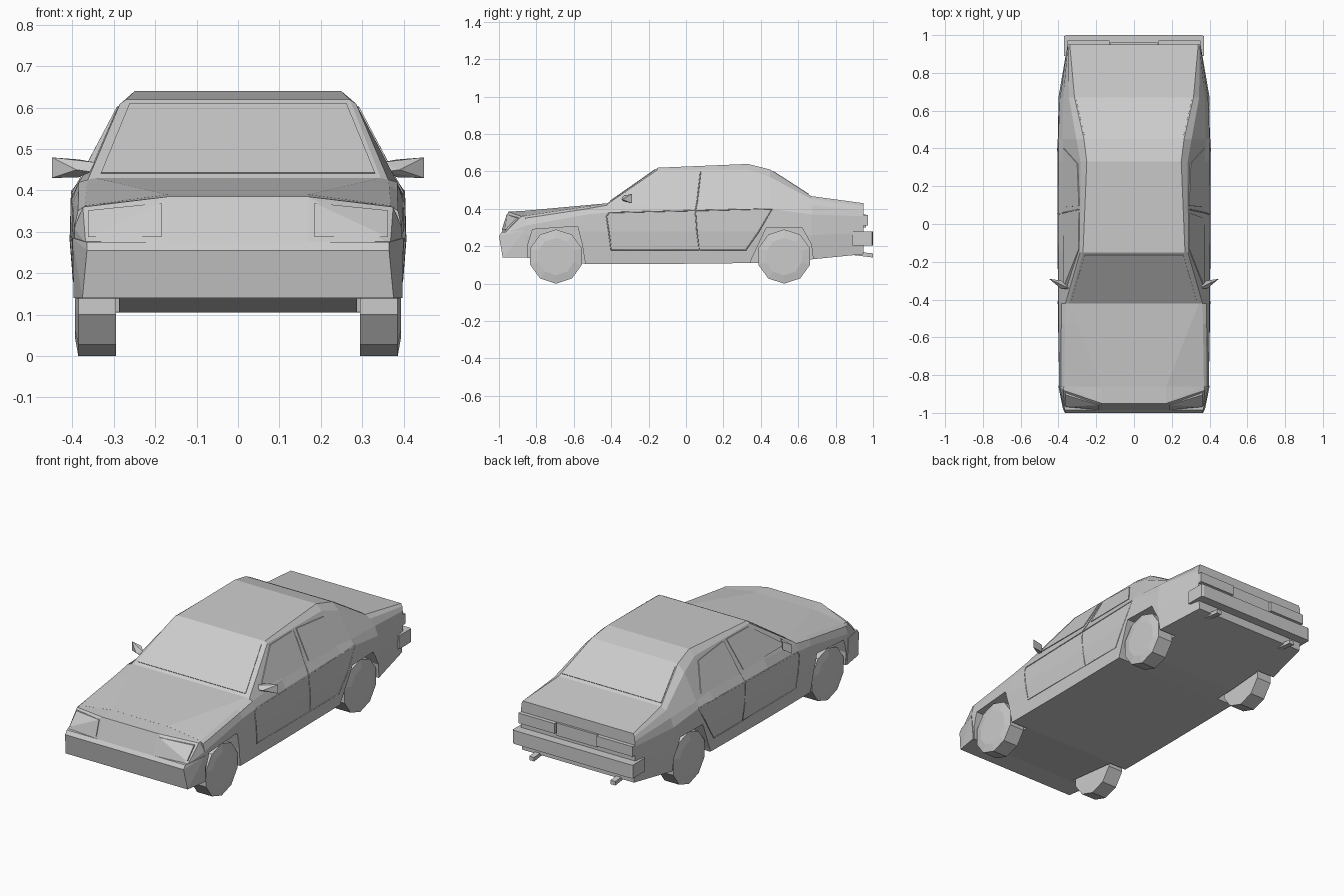
import bpy, bmesh, math
from mathutils import Vector, Matrix
from mathutils.bvhtree import BVHTree

if "Cube" in bpy.data.objects:
    bpy.data.objects.remove(bpy.data.objects["Cube"])


def finish(name, bm):
    bmesh.ops.recalc_face_normals(bm, faces=bm.faces)
    me = bpy.data.meshes.new(name)
    bm.to_mesh(me)
    bm.free()
    ob = bpy.data.objects.new(name, me)
    bpy.context.collection.objects.link(ob)
    return ob


def flip(pts):
    return [(-x, y, z) for x, y, z in pts]


def hull(name, pts, pair=False):
    """Convex block: one spanning the car, or a mirrored left/right pair."""
    bm = bmesh.new()
    for group in ([pts, flip(pts)] if pair else [pts + flip(pts)]):
        vs = [bm.verts.new(p) for p in group]
        r = bmesh.ops.convex_hull(bm, input=vs)
        junk = [v for v in r["geom_interior"] if isinstance(v, bmesh.types.BMVert)]
        bmesh.ops.delete(bm, geom=junk, context='VERTS')
    bmesh.ops.dissolve_limit(bm, angle_limit=0.01, verts=bm.verts, edges=bm.edges)
    return finish(name, bm)


def box(x0, x1, y0, y1, z0, z1):
    return [(x, y, z) for x in (x0, x1) for y in (y0, y1) for z in (z0, z1)]


# Body shell: half sections from sill to roof edge, lofted nose to tail
stations = {
    -0.86: [(.390, .140), (.397, .26), (.396, .31), (.387, .35), (.37, .363), (.17, .390)],
    -0.53: [(.390, .105), (.402, .28), (.400, .37), (.385, .40), (.365, .412), (.30, .420)],
    -0.42: [(.390, .105), (.403, .28), (.400, .38), (.385, .42), (.363, .426), (.345, .43)],
    -0.15: [(.390, .105), (.404, .28), (.401, .385), (.375, .435), (.285, .61), (.27, .62)],
    0.33: [(.390, .110), (.404, .28), (.401, .40), (.375, .44), (.284, .61), (.25, .64)],
    0.45: [(.390, .112), (.404, .28), (.401, .40), (.380, .43), (.305, .57), (.265, .61)],
    0.67: [(.393, .130), (.400, .26), (.392, .37), (.375, .42), (.345, .452), (.315, .468)],
    0.95: [(.345, .158), (.352, .27), (.352, .36), (.350, .39), (.347, .415), (.34, .43)],
}
bm = bmesh.new()
rings = []
for y, half in stations.items():
    ring = [(x, y, z) for x, z in half]
    rings.append([bm.verts.new(p) for p in ring + flip(ring)[::-1]])
n = len(rings[0])
for a, b in zip(rings, rings[1:]):
    for i in range(n):
        j = (i + 1) % n
        bm.faces.new((a[i], a[j], b[j], b[i]))
bm.faces.new(rings[0])
bm.faces.new(rings[-1][::-1])
bmesh.ops.recalc_face_normals(bm, faces=bm.faces)
side = BVHTree.FromBMesh(bm)
body = finish("body", bm)


def on_side(y, z, out=0.0):
    """Point on the right body side at (y, z)."""
    hit = side.ray_cast(Vector((1, y, z)), Vector((-1, 0, 0)))[0]
    return (hit.x + out, y, z)


# Wheel arches cut through the sides
arches = [
    [(-.845, .05), (-.845, .21), (-.82, .29), (-.58, .307), (-.555, .21), (-.53, .05)],
    [(.32, .05), (.35, .13), (.43, .30), (.62, .30), (.67, .21), (.69, .05)],
]
for prof in arches:
    cutter = hull("arch_cutter", [(x, y, z) for x in (.288, .5) for y, z in prof], pair=True)
    cutter.hide_render = True
    mod = body.modifiers.new("arch", 'BOOLEAN')
    mod.object = cutter
    mod.operation = 'DIFFERENCE'
    mod.solver = 'EXACT'
    bpy.context.view_layer.objects.active = body
    bpy.ops.object.modifier_apply(modifier=mod.name)
    bpy.data.objects.remove(cutter)

# Nose, headlamps and front bumper
hull("nose", [(.17, -.95, .385), (.375, -.88, .36), (.17, -.987, .27), (.368, -.97, .27),
              (.17, -.855, .390), (.37, -.855, .363), (.396, -.855, .31), (.396, -.855, .26)])
lamp = [(.185, -.981, .287), (.362, -.963, .287), (.185, -.955, .37), (.362, -.901, .352)]
hull("headlamp", [(x, y + d, z) for x, y, z in lamp for d in (-.004, .02)], pair=True)
hull("front_bumper", [(.365, -1, .255), (.376, -.98, .14), (.397, -.85, .14),
                      (.40, -.86, .285), (.365, -.985, .275)])

# Windscreen and rear window
for name, pane, (ny, nz) in (
        ("windscreen", [(.331, -.405, .441), (.262, -.165, .609)], (-.576, .818)),
        ("rear_window", [(.262, .465, .600), (.306, .655, .478)], (.54, .84))):
    hull(name, [(x, y + ny * d, z + nz * d) for x, y, z in pane for d in (-.01, .003)])

# Side windows
for name, pane in (
        ("front_side_window", [(-.34, .445), (-.135, .60), (.06, .603), (.03, .445)]),
        ("rear_side_window", [(.09, .448), (.097, .603), (.32, .585), (.40, .45)])):
    hull(name, [on_side(y, z, d) for y, z in pane for d in (-.012, .004)], pair=True)

# Door seams
seams = [[(-.41, .38), (-.425, .36), (-.413, .28), (-.40, .18), (.07, .18), (.058, .28),
          (.05, .39), (.06, .44), (.078, .60)],
         [(.07, .18), (.32, .18), (.39, .28), (.46, .40)],
         [(-.41, .38), (.05, .391), (.46, .40)]]
curve = bpy.data.curves.new("door_seams", 'CURVE')
curve.dimensions = '3D'
curve.bevel_depth = .003
curve.bevel_resolution = 0
for path in seams:
    right = [on_side(y, z) for y, z in path]
    for pts in (right, flip(right)):
        sp = curve.splines.new('POLY')
        sp.points.add(len(pts) - 1)
        for p, co in zip(sp.points, pts):
            p.co = (*co, 1)
bpy.context.collection.objects.link(bpy.data.objects.new("door_seams", curve))

# Door mirrors
hull("door_mirror", [(.45, -.29, .43), (.45, -.29, .48), (.385, -.30, .432), (.385, -.30, .475),
                     (.355, -.345, .445), (.345, -.34, .468), (.39, -.34, .45)], pair=True)

# Tail: lamps, plate panel, bumper, exhausts
hull("tail_lamp", box(.13, .352, .885, .972, .312, .368), pair=True)
hull("plate_panel", box(0, .125, .94, .962, .30, .37))
hull("rear_bumper", [(x, y, z) for x, y in ((.37, .89), (.37, .995), (.355, 1.0)) for z in (.205, .28)])
hull("exhaust", [(x, y, z) for x in (.235, .265)
                 for y, z in ((.86, .157), (.86, .175), (1.0, .14), (1.0, .162))], pair=True)

# Wheels: ten-sided with a shallow domed outer face
for label, wy in (("front", -.695), ("rear", .525)):
    for sx, sname in ((1, "right"), (-1, "left")):
        bm = bmesh.new()
        loops = []
        for x, r in ((.295, .145), (.386, .145), (.394, .10)):
            loops.append([bm.verts.new((sx * x, wy + r * math.sin(k * math.pi / 5),
                                        .145 - r * math.cos(k * math.pi / 5))) for k in range(10)])
        for a, b in zip(loops, loops[1:]):
            for k in range(10):
                bm.faces.new((a[k], a[(k + 1) % 10], b[(k + 1) % 10], b[k]))
        bm.faces.new(loops[0])
        bm.faces.new(loops[-1])
        finish(f"{label}_wheel_{sname}", bm)
